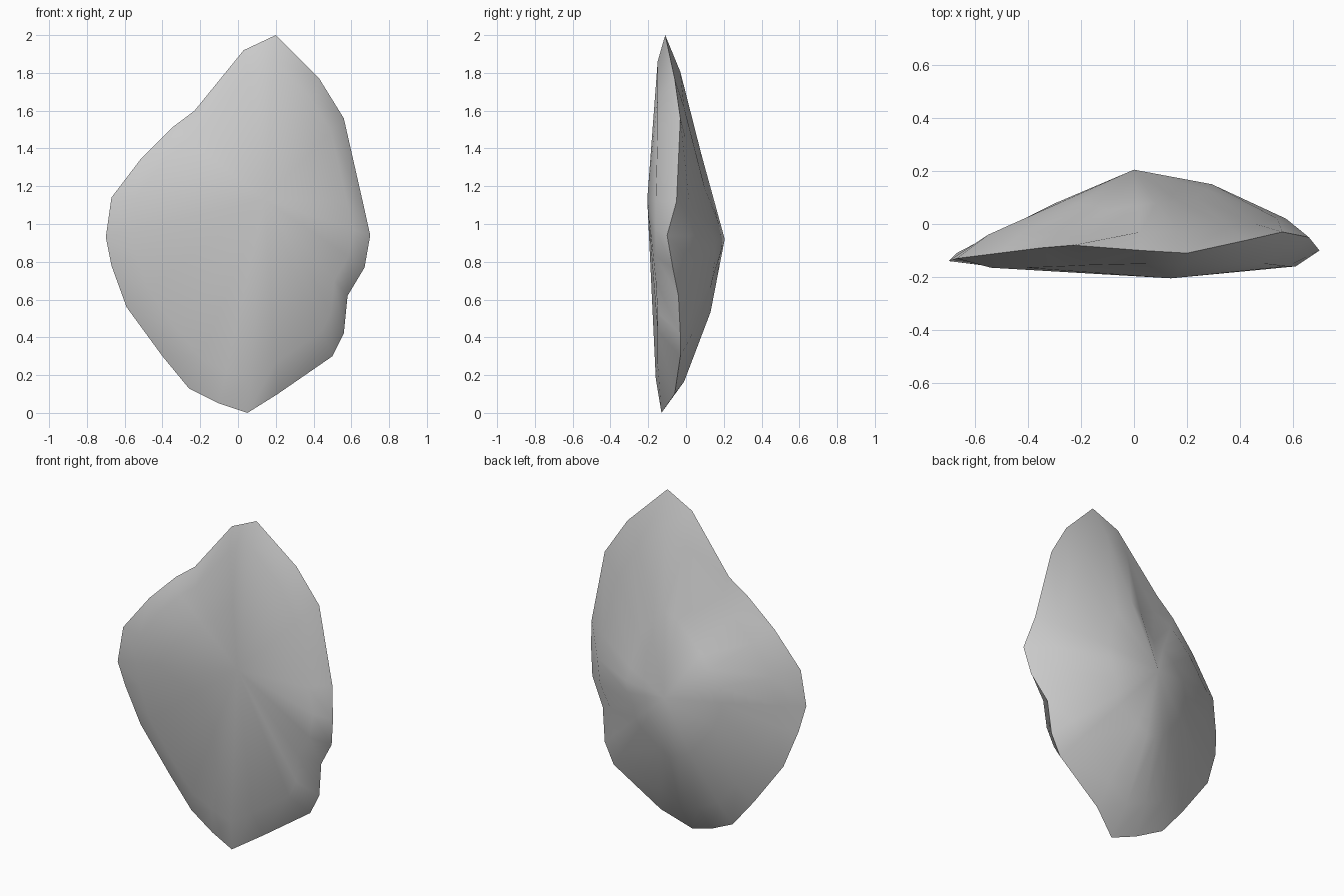
import bpy, bmesh, math
from mathutils import Vector

if "Cube" in bpy.data.objects:
    bpy.data.objects.remove(bpy.data.objects["Cube"])

# Rim stations, clockwise from the tip:
# x, z, y on rim, y on front shoulder, y on back dome, y on back shoulder
RIM = [
    (.20, 2.0, -.11, -.15, .08, -.03), (.43, 1.77, -.06, -.15, .08, -.01),
    (.56, 1.56, -.03, -.15, .10, .00), (.66, 1.12, -.05, -.16, .13, .02),
    (.70, .94, -.10, -.16, .15, .02), (.67, .77, -.07, -.16, .15, .03),
    (.58, .62, -.04, -.16, .15, .04), (.56, .42, -.03, -.15, .14, .03),
    (.50, .30, -.03, -.15, .13, .03), (.21, .10, -.06, -.15, .13, .00),
    (.05, .0, -.13, -.16, .13, -.01), (-.10, .05, -.10, -.16, .13, .00),
    (-.26, .13, -.07, -.16, .12, .00), (-.40, .30, -.07, -.16, .11, -.01),
    (-.59, .56, -.08, -.16, .09, -.02), (-.67, .78, -.11, -.16, .08, -.05),
    (-.70, .93, -.14, -.155, .08, -.06), (-.67, 1.14, -.13, -.165, .08, -.04),
    (-.51, 1.35, -.11, -.165, .08, -.03), (-.35, 1.51, -.09, -.16, .07, -.03),
    (-.23, 1.60, -.08, -.155, .05, -.06), (.03, 1.92, -.10, -.15, .07, -.03),
]
FRONT = Vector((.14, -.205, 1.13))   # high point of the flat front
BACK = Vector((0, .205, .92))        # high point of the domed back

bm = bmesh.new()


def ring(centre, t, col):
    """Rim outline shrunk towards a centre, with depth taken from a column."""
    return [bm.verts.new((centre.x + (r[0] - centre.x) * t, r[col],
                          centre.z + (r[1] - centre.z) * t)) for r in RIM]


def bridge(a, b):
    n = len(a)
    for i in range(n):
        j = (i + 1) % n
        bm.faces.new((a[i], a[j], b[j], b[i]))


def fan(loop, tip):
    v = bm.verts.new(tip)
    for i in range(len(loop)):
        bm.faces.new((loop[i], loop[(i + 1) % len(loop)], v))


# Stone flake: front fan, bevelled rim, domed back
front = ring(FRONT, .84, 3)
rim = ring(FRONT, 1, 2)
shoulder = ring(BACK, .82, 5)
dome = ring(BACK, .42, 4)
fan(front, FRONT)
for a, b in ((front, rim), (rim, shoulder), (shoulder, dome)):
    bridge(a, b)
fan(dome, BACK)
bmesh.ops.recalc_face_normals(bm, faces=bm.faces)

mesh = bpy.data.meshes.new("stone_flake")
bm.to_mesh(mesh)
bm.free()
stone = bpy.data.objects.new("stone_flake", mesh)
bpy.context.collection.objects.link(stone)
bpy.context.view_layer.objects.active = stone
stone.select_set(True)
bpy.ops.object.shade_smooth_by_angle(angle=math.radians(65))
